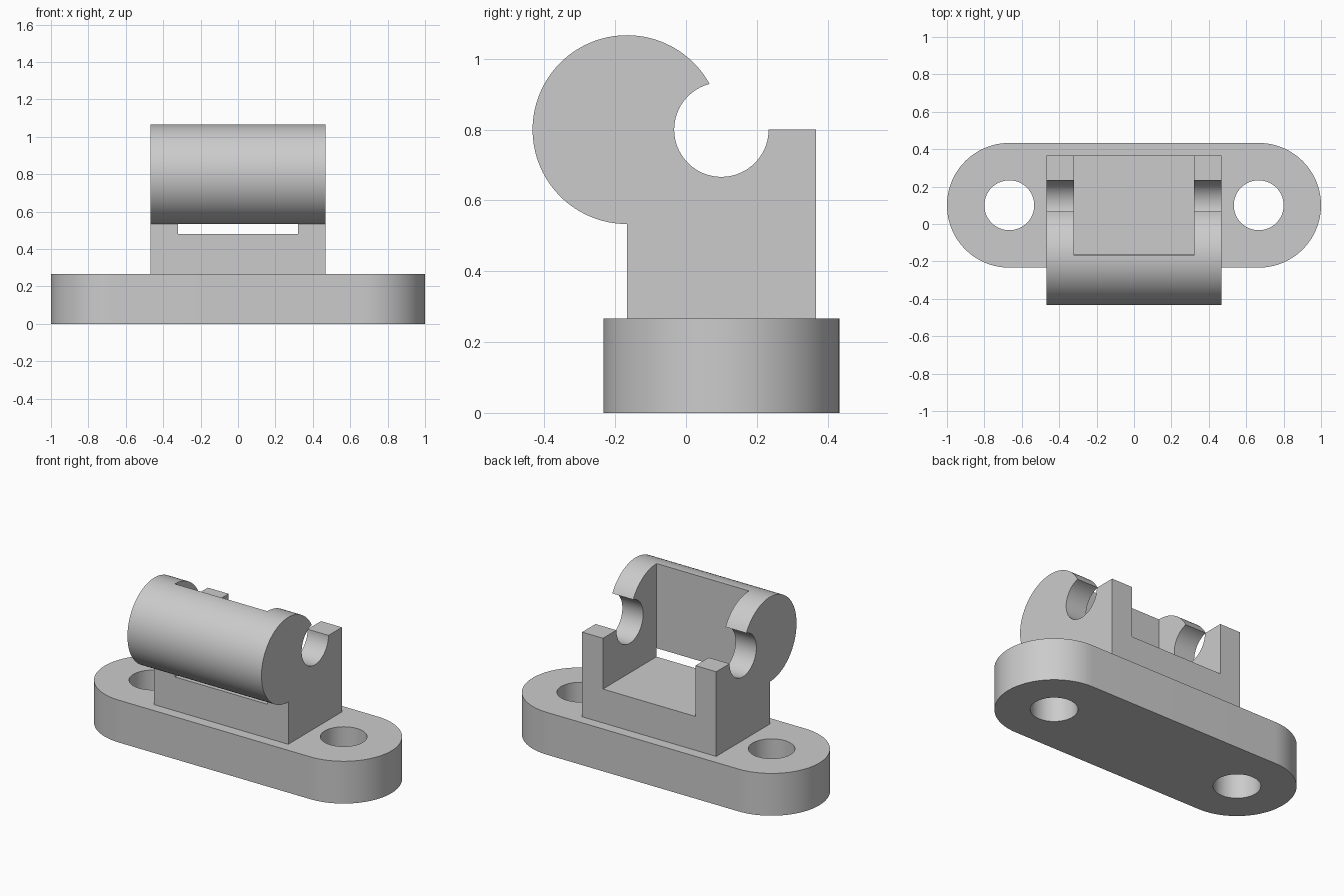
import bpy, bmesh
from math import sin, cos, pi, radians
from mathutils import Matrix, Vector

if "Cube" in bpy.data.objects:
    bpy.data.objects.remove(bpy.data.objects["Cube"])

U = 0.8 / 3            # shared module: plate height and barrel radius
HOLE_R = U / 2
PLATE_Y = 0.1          # centre line of the plate and of the pin seat
PIN_Z = 3 * U          # height of barrel and pin axes
BARREL_Y = PLATE_Y - U
HALF_W = 0.467         # half width of the bracket
SLOT_W = 0.322         # half width of the slot

grey = bpy.data.materials.new("plain grey")
grey.use_nodes = True
grey.diffuse_color = (0.6, 0.6, 0.6, 1)
grey.node_tree.nodes["Principled BSDF"].inputs["Base Color"].default_value = (0.6, 0.6, 0.6, 1)


def arc(cx, cy, r, start, end, steps):
    angles = [radians(start + (end - start) * i / steps) for i in range(steps + 1)]
    return [(cx + r * cos(a), cy + r * sin(a)) for a in angles]


def prism(name, outline, depth, matrix=Matrix()):
    """Extrude a 2D outline along local z, then place it."""
    bm = bmesh.new()
    face = bm.faces.new([bm.verts.new((x, y, 0)) for x, y in outline])
    top = bmesh.ops.extrude_face_region(bm, geom=[face])["geom"]
    verts = [v for v in top if isinstance(v, bmesh.types.BMVert)]
    bmesh.ops.translate(bm, verts=verts, vec=Vector((0, 0, depth)))
    bmesh.ops.transform(bm, matrix=matrix, verts=bm.verts)
    bmesh.ops.recalc_face_normals(bm, faces=bm.faces)
    mesh = bpy.data.meshes.new(name)
    bm.to_mesh(mesh)
    bm.free()
    mesh.materials.append(grey)
    obj = bpy.data.objects.new(name, mesh)
    bpy.context.collection.objects.link(obj)
    return obj


def activate(obj):
    bpy.ops.object.select_all(action="DESELECT")
    obj.select_set(True)
    bpy.context.view_layer.objects.active = obj


def cut(obj, cutter):
    activate(obj)
    mod = obj.modifiers.new("cut", "BOOLEAN")
    mod.operation, mod.solver, mod.object = "DIFFERENCE", "EXACT", cutter
    bpy.ops.object.modifier_apply(modifier=mod.name)
    bpy.data.objects.remove(cutter)


# Rounded base plate with two screw holes
END_X = 2.5 * U
END_R = 1 - END_X
plate = prism("base_plate", arc(END_X, PLATE_Y, END_R, -90, 90, 48)
              + arc(-END_X, PLATE_Y, END_R, 90, 270, 48), U)
for side in (-1, 1):
    hole = arc(side * END_X, PLATE_Y, HOLE_R, 0, 360, 64)[:-1]
    cut(plate, prism("screw_hole", hole, 2 * U, Matrix.Translation((0, 0, -U / 2))))

# Bracket side profile: barrel, upright block and open pin seat
BACK_Y = PLATE_Y + U
outline = arc(BARREL_Y, PIN_Z, U, 28.96, 270, 80)
outline += [(BARREL_Y, U), (BACK_Y, U), (BACK_Y, PIN_Z)]
outline += arc(PLATE_Y, PIN_Z, HOLE_R, 0, -255.52, 60)[:-1]
# Local axes x, y, z become world y, z, x
sideways = Matrix(((0, 0, 1, -HALF_W), (1, 0, 0, 0), (0, 1, 0, 0), (0, 0, 0, 1)))
bracket = prism("bracket", outline, 2 * HALF_W, sideways)

# Slot between the cheeks, open at the back, the top and under the barrel
FRONT_Y = BARREL_Y - 0.001
slot = [(-SLOT_W, FRONT_Y), (SLOT_W, FRONT_Y), (SLOT_W, 1), (-SLOT_W, 1)]
cut(bracket, prism("slot", slot, 1, Matrix.Translation((0, 0, 0.48))))

for obj in (plate, bracket):
    activate(obj)
    bpy.ops.object.shade_smooth_by_angle(angle=pi / 6)
